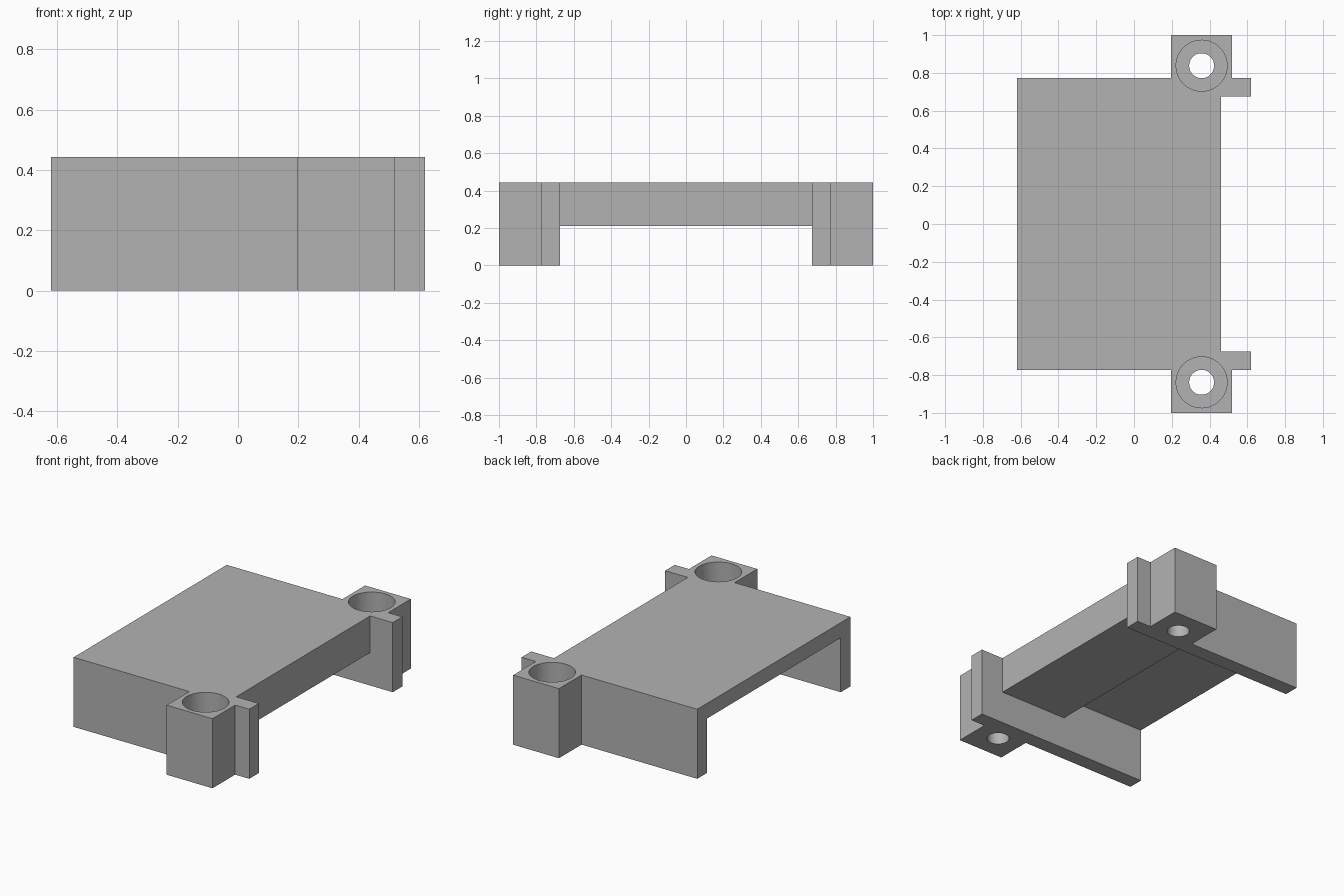
import bpy, bmesh, math
from mathutils import Vector

if "Cube" in bpy.data.objects:
    bpy.data.objects.remove(bpy.data.objects["Cube"], do_unlink=True)

HEIGHT = 0.444
WALL = 0.097
INNER = 0.675           # inner face of each side wall
BACK, FRONT = -0.62, 0.46   # ends of the deck
BOSS = (0.358, 0.838)   # screw boss centre

grey = bpy.data.materials.new("plain grey")
grey.use_nodes = True
grey.diffuse_color = (0.45, 0.45, 0.45, 1)
grey.node_tree.nodes["Principled BSDF"].inputs["Base Color"].default_value = (0.45, 0.45, 0.45, 1)


def prism(name, points, extrude):
    """Solid made by extruding a closed outline."""
    bm = bmesh.new()
    face = bm.faces.new([bm.verts.new(p) for p in points])
    out = bmesh.ops.extrude_face_region(bm, geom=[face])
    moved = [v for v in out["geom"] if isinstance(v, bmesh.types.BMVert)]
    bmesh.ops.translate(bm, verts=moved, vec=Vector(extrude))
    bmesh.ops.recalc_face_normals(bm, faces=bm.faces)
    mesh = bpy.data.meshes.new(name)
    bm.to_mesh(mesh)
    bm.free()
    mesh.materials.append(grey)
    obj = bpy.data.objects.new(name, mesh)
    bpy.context.collection.objects.link(obj)
    return obj


def combine(target, tool, operation):
    """Apply a boolean and discard the tool."""
    mod = target.modifiers.new("combine", "BOOLEAN")
    mod.operation, mod.solver, mod.object = operation, "EXACT", tool
    bpy.context.view_layer.objects.active = target
    bpy.ops.object.modifier_apply(modifier=mod.name)
    bpy.data.objects.remove(tool, do_unlink=True)


def circle(radius, y, z, sides=64):
    turn = [2 * math.pi * i / sides for i in range(sides)]
    return [(BOSS[0] + radius * math.cos(a), y + radius * math.sin(a), z) for a in turn]


# Deck: thin at the back, with a thick block towards the front
deck = [(BACK, HEIGHT), (FRONT, HEIGHT), (FRONT, 0.21), (-0.02, 0.21),
        (-0.02, HEIGHT - WALL), (BACK, HEIGHT - WALL)]
reach = INNER + 0.01
bracket = prism("mounting_bracket", [(x, -reach, z) for x, z in deck], (0, 2 * reach, 0))

# Side walls, each with a square screw boss on its outside
outer = INNER + WALL
wall = [(BACK, INNER), (0.62, INNER), (0.62, outer), (0.52, outer),
        (0.52, 1), (0.197, 1), (0.197, outer), (BACK, outer)]
for side in (-1, 1):
    part = prism("side_wall", [(x, side * y, 0) for x, y in wall], (0, 0, HEIGHT))
    combine(bracket, part, "UNION")

# Screw holes: wide counterbore from above, narrow hole right through
for side in (-1, 1):
    for radius, floor in ((0.135, 0.1), (0.066, -0.1)):
        bore = prism("bore", circle(radius, side * BOSS[1], floor), (0, 0, 1))
        combine(bracket, bore, "DIFFERENCE")

# Merge coplanar faces, then smooth only the round bores
bm = bmesh.new()
bm.from_mesh(bracket.data)
bmesh.ops.remove_doubles(bm, verts=bm.verts, dist=0.0001)
bmesh.ops.dissolve_limit(bm, angle_limit=math.radians(1), verts=bm.verts, edges=bm.edges)
bm.to_mesh(bracket.data)
bm.free()
bpy.ops.object.select_all(action="DESELECT")
bracket.select_set(True)
bpy.context.view_layer.objects.active = bracket
bpy.ops.object.shade_smooth_by_angle(angle=math.radians(30))
